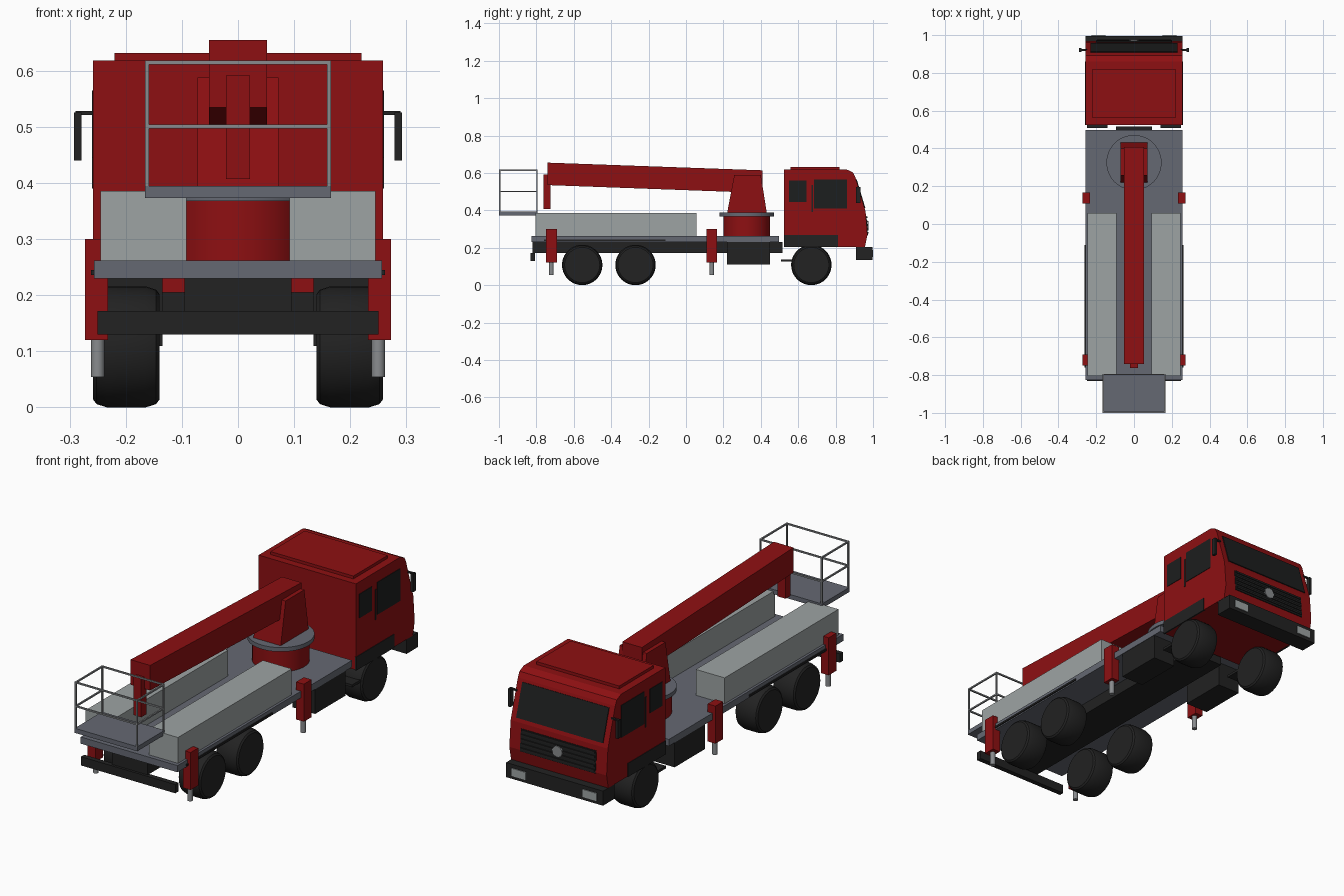
import bpy, bmesh
from math import hypot, radians, pi
from mathutils import Matrix, Vector

cube = bpy.data.objects.get("Cube")
if cube:
    bpy.data.objects.remove(cube, do_unlink=True)


def material(name, r, g, b):
    m = bpy.data.materials.new(name)
    m.use_nodes = True
    m.diffuse_color = (r, g, b, 1)
    m.node_tree.nodes["Principled BSDF"].inputs["Base Color"].default_value = (r, g, b, 1)
    return m


RED = material("red paint", 0.27, 0.005, 0.006)
DARK = material("dark rubber", 0.016, 0.016, 0.016)
GLASS = material("dark glass", 0.012, 0.013, 0.013)
DECK = material("slate grey", 0.13, 0.14, 0.17)
LIGHT = material("light grey", 0.34, 0.37, 0.37)
STEEL = material("steel grey", 0.25, 0.26, 0.27)


def finish(name, bm, mat, smooth=False):
    bmesh.ops.recalc_face_normals(bm, faces=bm.faces)
    mesh = bpy.data.meshes.new(name)
    bm.to_mesh(mesh)
    bm.free()
    mesh.materials.append(mat)
    ob = bpy.data.objects.new(name, mesh)
    bpy.context.collection.objects.link(ob)
    if smooth:
        bpy.ops.object.select_all(action="DESELECT")
        ob.select_set(True)
        bpy.context.view_layer.objects.active = ob
        bpy.ops.object.shade_smooth_by_angle(angle=radians(35))
    return ob


def box(name, x, y, z, mat):
    """Box from (low, high) ranges along each axis."""
    bm = bmesh.new()
    size = [b - a for a, b in (x, y, z)]
    mid = [(a + b) / 2 for a, b in (x, y, z)]
    bmesh.ops.create_cube(bm, size=1, matrix=Matrix.Translation(mid) @ Matrix.Diagonal((*size, 1)))
    return finish(name, bm, mat)


def pair(name, x, y, z, mat):
    """The same box on the left and on the right."""
    box("left_" + name, x, y, z, mat)
    box("right_" + name, (-x[1], -x[0]), y, z, mat)


def prism(name, profile, half_width, mat):
    """Side profile of (y, z) points extruded across the width."""
    bm = bmesh.new()
    face = bm.faces.new([bm.verts.new((-half_width, y, z)) for y, z in profile])
    new = bmesh.ops.extrude_face_region(bm, geom=[face])["geom"]
    verts = [v for v in new if isinstance(v, bmesh.types.BMVert)]
    bmesh.ops.translate(bm, verts=verts, vec=(2 * half_width, 0, 0))
    return finish(name, bm, mat)


def sloped_plate(name, low, high, half_width, thick, mat):
    """Thin plate lying on the sloped cab front between two (y, z) points."""
    dy, dz = high[0] - low[0], high[1] - low[1]
    length = hypot(dy, dz)
    ny, nz = dz / length * thick, -dy / length * thick
    outer = [(y + ny, z + nz) for y, z in (high, low)]
    inner = [(y - ny, z - nz) for y, z in (low, high)]
    return prism(name, outer + inner, half_width, mat)


def lathe(name, profile, centre, axis, mat, steps=40):
    """Spin (radius, offset) points round an axis through the centre."""
    bm = bmesh.new()
    verts = [bm.verts.new((r, 0, h)) for r, h in profile]
    edges = [bm.edges.new(e) for e in zip(verts, verts[1:])]
    bmesh.ops.spin(bm, geom=verts + edges, axis=(0, 0, 1), cent=(0, 0, 0),
                   angle=2 * pi, steps=steps)
    bmesh.ops.remove_doubles(bm, verts=bm.verts, dist=0.0001)
    turn = Vector((0, 0, 1)).rotation_difference(Vector(axis)).to_matrix().to_4x4()
    bm.transform(Matrix.Translation(centre) @ turn)
    return finish(name, bm, mat, smooth=True)


def cylinder(name, radius, height, base, axis, mat, steps=40):
    return lathe(name, [(0, 0), (radius, 0), (radius, height), (0, height)], base, axis, mat, steps)


# Chassis and deck
box("chassis", (-0.095, 0.095), (-0.82, 0.515), (0.172, 0.23), DARK)
box("deck", (-0.257, 0.257), (-0.825, 0.497), (0.23, 0.262), DECK)
box("rear_bumper", (-0.25, 0.25), (-0.832, -0.808), (0.13, 0.172), DARK)
pair("side_strip", (0.25, 0.262), (-0.76, -0.11), (0.236, 0.245), DARK)
pair("storage_tank", (0.135, 0.255), (0.22, 0.45), (0.11, 0.23), DARK)
pair("storage_box", (0.092, 0.245), (-0.805, 0.057), (0.262, 0.386), LIGHT)

# Wheels
tyre = [(0, 0), (0.094, 0), (0.102, 0.006), (0.108, 0.025),
        (0.108, 0.093), (0.102, 0.112), (0.094, 0.118), (0, 0.118)]
for label, y in (("front", 0.67), ("middle", -0.27), ("rear", -0.555)):
    for side, sign in (("left", 1), ("right", -1)):
        lathe(f"{side}_{label}_wheel", tyre, (sign * 0.14, y, 0.108), (sign, 0, 0), DARK)

# Outriggers
for label, y in (("rear", -0.72), ("front", 0.138)):
    pair(label + "_outrigger", (0.232, 0.273), (y - 0.029, y + 0.029), (0.12, 0.3), RED)
    for side, sign in (("left", 1), ("right", -1)):
        cylinder(f"{side}_{label}_outrigger_leg", 0.012, 0.08, (sign * 0.25, y, 0.054),
                 (0, 0, 1), STEEL, 20)

# Cab
prism("cab", [(0.525, 0.205), (0.957, 0.205), (0.97, 0.27), (0.96, 0.395),
              (0.905, 0.578), (0.893, 0.603), (0.86, 0.618), (0.525, 0.618)], 0.258, RED)
box("roof_panel", (-0.22, 0.22), (0.56, 0.82), (0.61, 0.632), RED)
sloped_plate("windscreen", (0.955, 0.412), (0.909, 0.565), 0.23, 0.004, GLASS)
pair("rear_window", (0.255, 0.2605), (0.55, 0.645), (0.445, 0.56), GLASS)
pair("door_window", (0.255, 0.2605), (0.685, 0.86), (0.41, 0.565), GLASS)
pair("door_strip", (0.255, 0.2605), (0.67, 0.679), (0.39, 0.535), DARK)
pair("lower_cab_panel", (0.253, 0.2605), (0.524, 0.812), (0.203, 0.268), DARK)
pair("step", (0.14, 0.25), (0.508, 0.585), (0.126, 0.138), DARK)
pair("mirror_arm", (0.25, 0.29), (0.916, 0.926), (0.521, 0.528), DARK)
pair("mirror", (0.279, 0.292), (0.91, 0.932), (0.44, 0.526), DARK)

# Grille with slats and a plain disc
sloped_plate("grille", (0.97, 0.265), (0.962, 0.37), 0.2, 0.003, GLASS)
for i in range(5):
    z = 0.275 + i * 0.021
    y = 0.97 - (z - 0.27) * 0.08
    box(f"grille_slat_{i + 1}", (-0.195, 0.195), (y - 0.004, y + 0.007), (z, z + 0.009), DARK)
cylinder("grille_disc", 0.026, 0.015, (0, 0.962, 0.318), (0, 1, 0), STEEL, 28)

# Front bumper and headlights
box("front_bumper", (-0.257, 0.257), (0.91, 0.996), (0.135, 0.205), DARK)
pair("headlight", (0.15, 0.225), (0.99, 1.0), (0.15, 0.187), LIGHT)

# Turntable, tower and boom
cylinder("turntable_base", 0.125, 0.11, (0, 0.325, 0.26), (0, 0, 1), RED, 48)
cylinder("turntable_disc", 0.146, 0.02, (0, 0.325, 0.368), (0, 0, 1), DECK, 48)
prism("tower", [(0.22, 0.386), (0.432, 0.386), (0.4, 0.588), (0.258, 0.588)], 0.072, RED)
prism("boom", [(-0.74, 0.535), (0.408, 0.493), (0.408, 0.614), (-0.74, 0.655)], 0.052, RED)
box("boom_tip_bracket", (-0.021, 0.021), (-0.763, -0.725), (0.407, 0.592), RED)

# Work basket
box("basket_floor", (-0.166, 0.166), (-1, -0.793), (0.373, 0.395), DECK)
X, FRONT, BACK, T = 0.166, -1.0, -0.793, 0.007
for label, y in (("outer", (FRONT, FRONT + T)), ("inner", (BACK - T, BACK))):
    pair(f"basket_{label}_post", (X - T, X), y, (0.39, 0.617), STEEL)
    for level, z in (("mid", 0.497), ("top", 0.611)):
        box(f"basket_{label}_{level}_rail", (-X, X), y, (z, z + T), STEEL)
for level, z in (("mid", 0.497), ("top", 0.611)):
    pair(f"basket_side_{level}_rail", (X - T, X), (FRONT, BACK), (z, z + T), STEEL)
